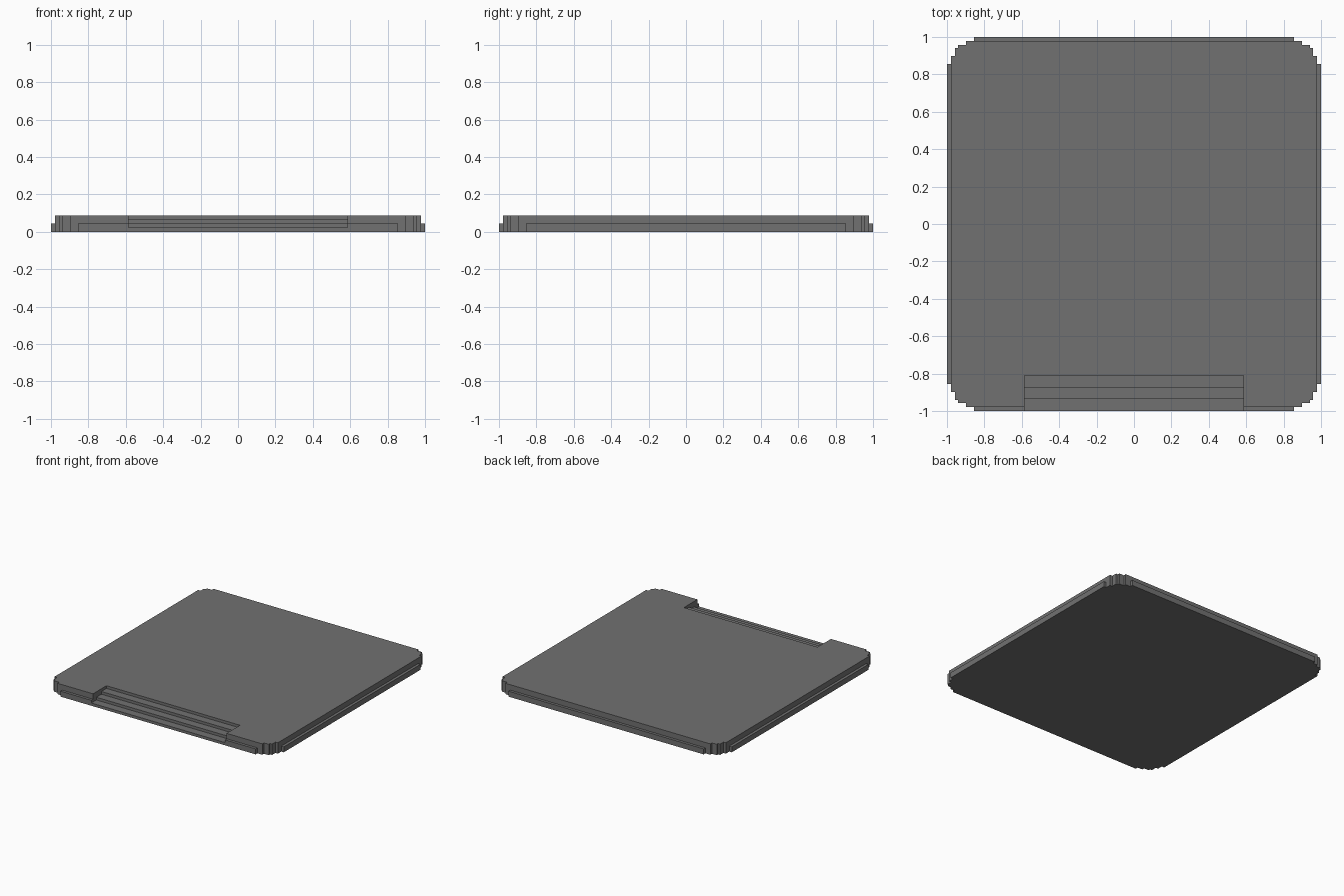
import bpy, bmesh

if "Cube" in bpy.data.objects:
    bpy.data.objects.remove(bpy.data.objects["Cube"])

stone = bpy.data.materials.new("grey stone")
stone.diffuse_color = (0.165, 0.165, 0.165, 1)
stone.use_nodes = True
stone.node_tree.nodes["Principled BSDF"].inputs["Base Color"].default_value = stone.diffuse_color

TIER = 0.043               # height of one tier
STAIR_X, STAIR_Y = 0.585, -0.81


def prism(name, points, vec):
    """Extrude a closed outline along vec."""
    bm = bmesh.new()
    face = bm.faces.new([bm.verts.new(p) for p in points])
    ext = bmesh.ops.extrude_face_region(bm, geom=[face], use_keep_orig=True)
    moved = [g for g in ext["geom"] if isinstance(g, bmesh.types.BMVert)]
    bmesh.ops.translate(bm, verts=moved, vec=vec)
    bmesh.ops.recalc_face_normals(bm, faces=bm.faces[:])
    me = bpy.data.meshes.new(name)
    bm.to_mesh(me)
    bm.free()
    me.materials.append(stone)
    ob = bpy.data.objects.new(name, me)
    bpy.context.collection.objects.link(ob)
    return ob


def outline(corner):
    """Mirror the stepped corner into four, with a notch at the front for the stairs."""
    right = [(x, -y) for x, y in corner] + corner[::-1]
    notch = [(STAIR_X, STAIR_Y), (STAIR_X, -corner[0][1])]
    half = notch + right
    return half + [(-x, y) for x, y in half[::-1]]


# Stepped corner, from the back edge round to the right edge
steps = [(0.855, 0.978), (0.898, 0.978), (0.898, 0.957), (0.94, 0.957), (0.94, 0.94),
         (0.957, 0.94), (0.957, 0.898), (0.978, 0.898), (0.978, 0.855)]
lower = [(0.855, 1.0)] + steps + [(1.0, 0.855)]
upper = steps[1:-1]

# Two tiers of the platform
prism("lower_tier", [(x, y, 0) for x, y in outline(lower)], (0, 0, TIER))
prism("upper_tier", [(x, y, TIER) for x, y in outline(upper)], (0, 0, TIER))

# Front stairs: three treads let into the front edge
depth, rise = (STAIR_Y + 1) / 3, TIER / 2
profile = [(STAIR_Y, 0), (-1, 0)]
for i in range(3):
    z = rise * (i + 1)
    profile += [(-1 + depth * i, z), (-1 + depth * (i + 1), z)]
prism("front_stairs", [(-STAIR_X, y, z) for y, z in profile], (2 * STAIR_X, 0, 0))
